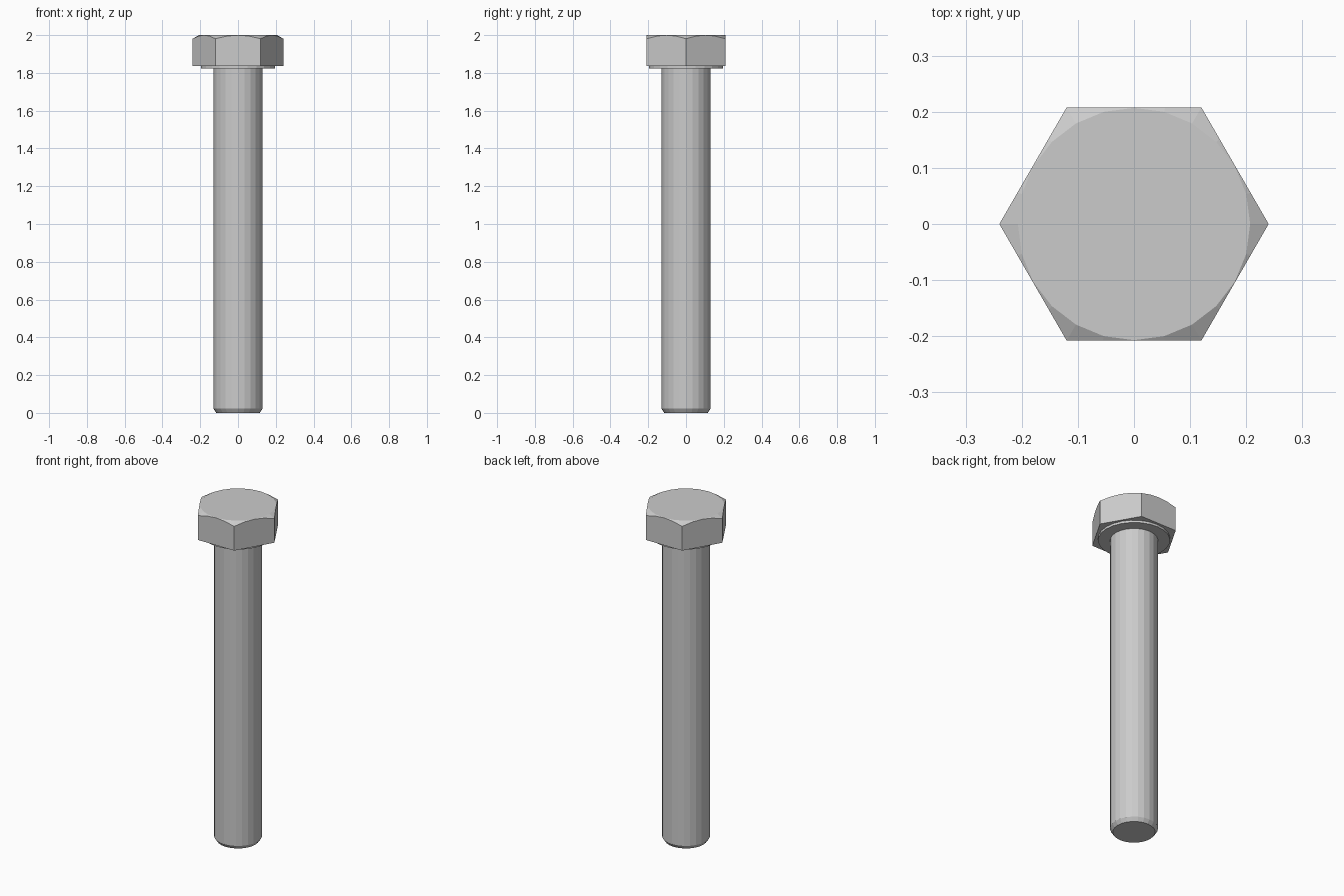
import bpy, bmesh, math

if "Cube" in bpy.data.objects:
    bpy.data.objects.remove(bpy.data.objects["Cube"])

SIDES = 24


def lathe(name, profile, sides=SIDES):
    """Revolve (radius, z) points around z and cap both ends."""
    bm = bmesh.new()
    rings = []
    for r, z in profile:
        rings.append([bm.verts.new((r * math.cos(2 * math.pi * i / sides),
                                    r * math.sin(2 * math.pi * i / sides), z))
                      for i in range(sides)])
    for a, b in zip(rings, rings[1:]):
        for i in range(sides):
            j = (i + 1) % sides
            bm.faces.new((a[i], a[j], b[j], b[i]))
    bm.faces.new(rings[0][::-1])
    bm.faces.new(rings[-1])
    mesh = bpy.data.meshes.new(name)
    bm.to_mesh(mesh)
    bm.free()
    obj = bpy.data.objects.new(name, mesh)
    bpy.context.collection.objects.link(obj)
    return obj


# Shank with chamfered tip, widening into the washer face under the head
lathe("shank", [(0.115, 0), (0.13, 0.022), (0.13, 1.822),
                (0.195, 1.822), (0.195, 1.838)])

# Hexagonal head, its top corners trimmed by a shallow 30 degree cone
head = lathe("hex_head", [(0.24, 1.836), (0.24, 2.05)], sides=6)
slope = math.tan(math.radians(30))
cutter = lathe("head_chamfer_cutter", [(0.30, 1.75), (0.30, 2 - 0.093 * slope),
                                       (0.207, 2.0)])
cutter.hide_render = True
cutter.hide_viewport = False

trim = head.modifiers.new("corner_chamfer", "BOOLEAN")
trim.operation = "INTERSECT"
trim.solver = "EXACT"
trim.object = cutter

# Apply the trim and drop the helper
bpy.context.view_layer.objects.active = head
bpy.ops.object.modifier_apply(modifier=trim.name)
bpy.data.objects.remove(cutter, do_unlink=True)
